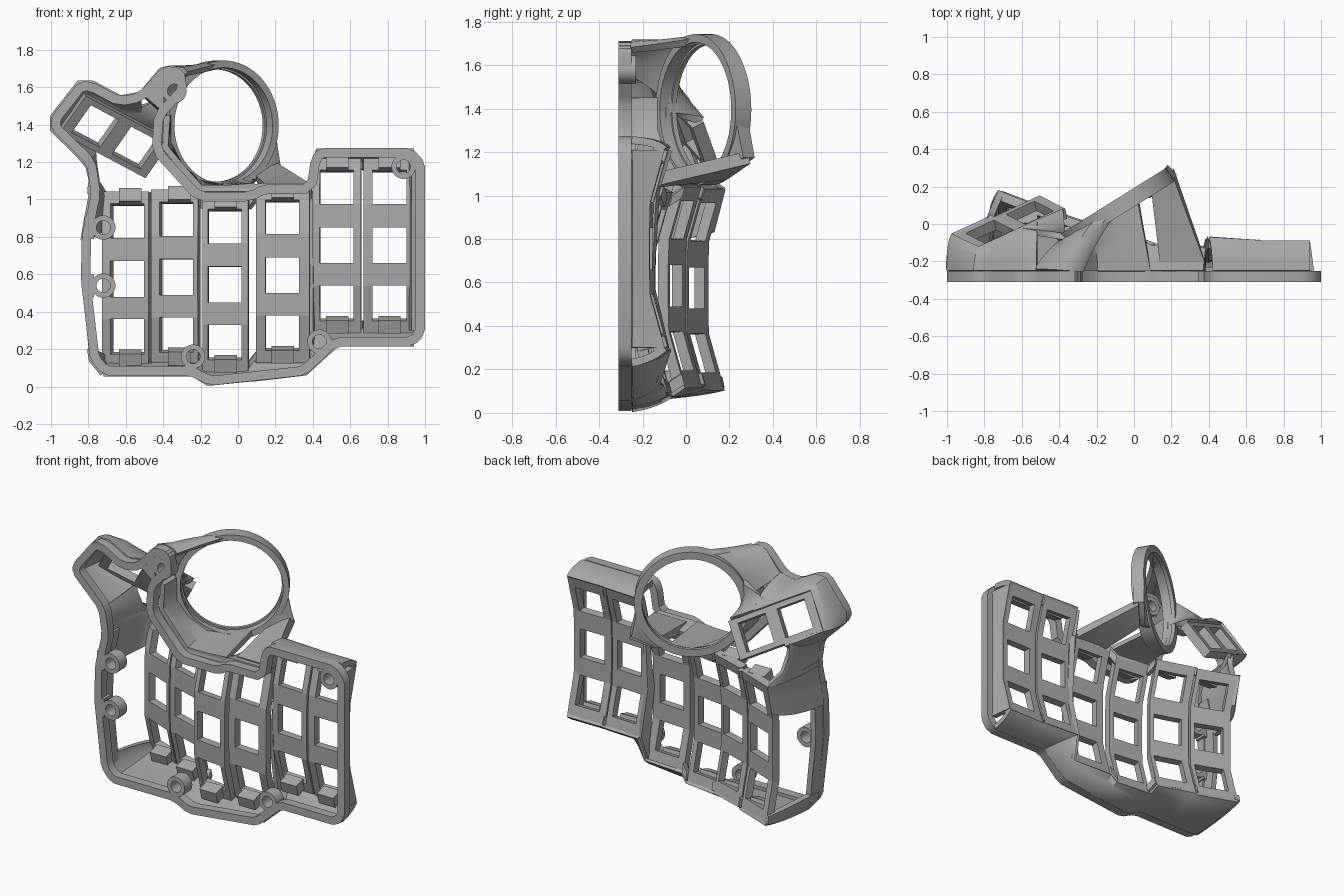
import bpy, bmesh, math
from mathutils import Vector, Matrix

if "Cube" in bpy.data.objects:
    bpy.data.objects.remove(bpy.data.objects["Cube"])

grey = bpy.data.materials.new("matte grey")
grey.use_nodes = True
grey.diffuse_color = (0.4, 0.4, 0.4, 1)
grey.node_tree.nodes["Principled BSDF"].inputs["Base Color"].default_value = (0.4, 0.4, 0.4, 1)
FRONT = -0.31
BACK = -0.25


def finish(name, bm, thick=0, offset=0, sharp=30):
    mesh = bpy.data.meshes.new(name)
    bm.to_mesh(mesh)
    bm.free()
    obj = bpy.data.objects.new(name, mesh)
    bpy.context.collection.objects.link(obj)
    mesh.materials.append(grey)
    bpy.ops.object.select_all(action='DESELECT')
    obj.select_set(True)
    bpy.context.view_layer.objects.active = obj
    if thick:
        mod = obj.modifiers.new("wall", 'SOLIDIFY')
        mod.thickness, mod.offset = thick, offset
        bpy.ops.object.modifier_apply(modifier=mod.name)
    bpy.ops.object.shade_smooth_by_angle(angle=math.radians(sharp))
    return obj


def plate(name, us, vs, holes, pos, thick=0.05):
    """Grid plate with open cells, thickened towards the inside."""
    bm = bmesh.new()
    grid = [[bm.verts.new(pos(u, v)) for v in vs] for u in us]
    for i in range(len(us) - 1):
        for j in range(len(vs) - 1):
            if (i, j) not in holes:
                bm.faces.new((grid[i][j], grid[i][j + 1], grid[i + 1][j + 1], grid[i + 1][j]))
    return finish(name, bm, thick, -1, 5)


def skin(name, a, b, bulge=0.5, steps=6, thick=0.035):
    """Curved wall lofted from path a to path b."""
    bm = bmesh.new()
    rows = []
    for p, q in zip(a, b):
        p, q = Vector(p), Vector(q)
        mid = (p + q) / 2
        ctrl = mid.lerp(Vector((p.x, q.y, p.z)), bulge)
        ts = [k / steps for k in range(steps + 1)]
        rows.append([bm.verts.new(p * (1 - t) ** 2 + ctrl * 2 * t * (1 - t) + q * t * t) for t in ts])
    for r, s in zip(rows, rows[1:]):
        for k in range(steps):
            bm.faces.new((r[k], r[k + 1], s[k + 1], s[k]))
    bmesh.ops.remove_doubles(bm, verts=bm.verts, dist=0.0005)
    bmesh.ops.recalc_face_normals(bm, faces=bm.faces)
    return finish(name, bm, thick, 0, 40)


def band(name, loops):
    """Closed ring of faces joining four matching loops."""
    bm = bmesh.new()
    loops = [[bm.verts.new(p) for p in loop] for loop in loops]
    for n in range(4):
        a, b = loops[n], loops[(n + 1) % 4]
        for k in range(len(a)):
            m = (k + 1) % len(a)
            bm.faces.new((a[k], a[m], b[m], b[k]))
    bmesh.ops.recalc_face_normals(bm, faces=bm.faces)
    return finish(name, bm)


def tube(name, center, axis, r_in, r_out, depth, segs=24):
    """Thick washer centred on a point."""
    turn = Vector(axis).to_track_quat('Z', 'Y').to_matrix()
    band(name, [[Vector(center) + turn @ Vector((
        r * math.cos(math.tau * k / segs), r * math.sin(math.tau * k / segs), h * depth / 2))
        for k in range(segs)] for r, h in ((r_in, -1), (r_out, -1), (r_out, 1), (r_in, 1))])


def block(name, center, size, tilt=0):
    bm = bmesh.new()
    bmesh.ops.create_cube(bm, size=1, matrix=Matrix.Translation(center)
                          @ Matrix.Rotation(tilt, 4, 'X') @ Matrix.Diagonal((*size, 1)))
    return finish(name, bm)


def at(points, y=BACK):
    return [(x, y, z) for x, z in points]


# Open base rim: outline with softened corners and an inset inner edge
outline = [(-.72, .06), (-.26, .06), (-.15, .005), (.36, .06), (.53, .215), (.94, .215), (1, .28),
           (1, 1.2), (.93, 1.275), (.43, 1.275), (.39, 1.22), (.37, 1.08), (.13, 1.08), (.06, 1.04),
           (-.2, 1.04), (-.41, 1.27), (-.4, 1.44), (-.27, 1.58), (-.29, 1.7), (-.4, 1.715),
           (-.53, 1.57), (-.63, 1.55), (-.78, 1.63), (-.85, 1.63), (-1, 1.44), (-1, 1.375),
           (-.81, 1.19), (-.785, 1.03), (-.835, .81), (-.84, .57), (-.79, .14)]
pts = [Vector(p) for p in outline]
soft = []
for i, p in enumerate(pts):
    for other in (pts[i - 1], pts[(i + 1) % len(pts)]):
        d = other - p
        soft.append(p + d.normalized() * min(0.025, d.length * 0.3))


def inset(path, w):
    out = []
    for i, p in enumerate(path):
        d1 = (p - path[i - 1]).normalized()
        d2 = (path[(i + 1) % len(path)] - p).normalized()
        n1, n2 = Vector((-d1.y, d1.x)), Vector((-d2.y, d2.x))
        out.append(p + (n1 + n2) * (w / max(0.6, 1 + n1.dot(n2))))
    return out


inner = inset(soft, 0.05)
band("base_rim", [at(soft, FRONT), at(soft), at(inner), at(inner, FRONT)])

# Solid corner of the rim beside the ring
bm = bmesh.new()
bm.faces.new([bm.verts.new(p) for p in at(
    [(-.52, 1.57), (-.4, 1.7), (-.3, 1.69), (-.3, 1.64), (-.36, 1.64), (-.4, 1.58), (-.39, 1.46)],
    (FRONT + BACK) / 2)])
finish("rim_gusset", bm, BACK - FRONT - .002)

# Six curved key columns: left x, right x, hole centre x, depth, slope, centre z
columns = [(-.71, -.46, -.575, .05, -.39, .575), (-.45, -.2, -.315, -.045, -.32, .585),
           (-.185, .06, -.065, -.155, -.12, .545), (.1, .385, .24, -.195, -.06, .595),
           (.4, .66, .53, -.16, -.06, .755), (.67, .94, .81, -.172, 0, .755)]
rows = [-.455, -.39, -.21, -.095, .095, .215, .39, .455]
END = rows[-1]


def col_pos(col):
    x0, x1, xc, depth, slope, zc = col
    return lambda x, dz: Vector((x, depth + slope * (x - xc) + 0.28 * max(0, abs(dz) - 0.2), zc + dz))


for i, col in enumerate(columns):
    pos, xc = col_pos(col), col[2]
    plate(f"key_column_{i + 1}", [col[0], xc - .09, xc + .09, col[1]], rows,
          [(1, 1), (1, 3), (1, 5)], pos)
    for label, side, dz in (("top", 1, .44), ("bottom", -1, -.425)):
        block(f"clip_{label}_{i + 1}", pos(xc, dz) + Vector((0, -.085, 0)),
              (.12, .08, .075), side * -.3)
# Bridges that tie neighbouring columns together at their ends
for i, (a, b) in enumerate(zip(columns, columns[1:])):
    pa, pb = col_pos(a), col_pos(b)
    for dz in (-.43, .43):
        skin(f"column_bridge_{i + 1}", [pa(a[1], dz - .025), pa(a[1], dz + .025)],
             [pb(b[0], dz - .025), pb(b[0], dz + .025)], 0, 1)
skin("column_step", [col_pos(columns[3])(.385, z) for z in (-.45, 0, .45)],
     [col_pos(columns[4])(.4, z) for z in (-.45, -.16, .29)], 0, 1)


def edge(side, span):
    return [col_pos(c)(x, side * END) for c in columns[span] for x in c[:2]]


# Walls from the rim to the key columns
skin("bottom_wall", at([(-.72, .07), (-.46, .07), (-.45, .07), (-.24, .07), (-.16, .02), (.08, .045),
                        (.1, .045), (.36, .075), (.53, .23), (.66, .23), (.67, .23), (.94, .23)]),
     edge(-1, slice(0, 6)), 0.4)
skin("top_right_wall", at([(.42, 1.255), (.66, 1.255), (.67, 1.255), (.94, 1.255)]),
     edge(1, slice(4, 6)), 0.6)
skin("top_middle_wall", at([(-.2, 1.06), (.06, 1.06), (.13, 1.07), (.37, 1.07)]),
     edge(1, slice(2, 4)), 0.3)
last = col_pos(columns[5])
skin("right_wall", [(.945, BACK, .755 + z) for z in rows], [last(.925, z) for z in rows], 0, 1)
first = col_pos(columns[0])
skin("left_upper_skirt", at([(-.825, .78), (-.805, .9), (-.78, 1.03), (-.79, 1.07)]),
     [first(-.71, z) for z in (.26, .36, .43, END)], 0.6)
skin("left_lower_skirt", at([(-.72, .07), (-.78, .14), (-.79, .2)]),
     [first(-.71, z) for z in (-END, -.44, -.41)], 0.4)
side_path = [(-.775, .14), (-.818, .57), (-.813, .81), (-.765, 1.03)]
skin("left_band", at(side_path), at(side_path, -.17), 0, 1)

# Tilted thumb plate with two key openings
U = Vector((.81, .38, -.43)).normalized()
V = Vector((.55, -.28, .78))
V = (V - U * V.dot(U)).normalized()
C = Vector((-.665, .01, 1.36))


def thumb(u, v):
    return C + U * u + V * v


plate("thumb_plate", [-.28, -.225, -.04, .04, .225, .28], [-.125, -.093, .093, .125],
      [(1, 1), (3, 1)], thumb, 0.06)

# Rounded housing around the thumb plate
skin("thumb_housing", at([(-.52, 1.56), (-.63, 1.54), (-.78, 1.62), (-.85, 1.62), (-.99, 1.44),
                          (-.99, 1.375), (-.85, 1.24), (-.8, 1.19)]),
     [thumb(u, v) for u, v in ((.1, .125), (-.02, .125), (-.15, .125), (-.28, .125), (-.28, 0),
                               (-.28, -.125), (-.13, -.125), (-.02, -.125))], 0.6)
skin("thumb_neck", at([(-.85, 1.24), (-.8, 1.18), (-.78, 1.1), (-.79, 1.03)]),
     [thumb(-.05, -.125), (-.77, .03, 1.2), (-.755, .07, 1.1), first(-.71, END)], 0.7)

# Large turned ring with an inner lip
ANG = math.radians(32)
R = Vector((math.cos(ANG), math.sin(ANG), 0))
N = Vector((-R.y, R.x, 0))
O = Vector((-.1, .08, 1.395))


def on_ring(deg, r=0.33):
    a = math.radians(deg)
    return O + R * (r * math.cos(a)) + Vector((0, 0, r * math.sin(a)))


tube("ring", O, N, 0.31, 0.348, 0.085, 64)
tube("ring_lip", O + N * 0.03, N, 0.3, 0.315, 0.025, 64)

# Shell and struts that carry the ring
skin("ring_shell", at([(-.28, 1.67), (-.3, 1.69), (-.36, 1.7), (-.41, 1.69), (-.47, 1.62), (-.52, 1.56)]),
     [on_ring(d) for d in (82, 95, 112, 132, 152, 172)], 0.2)
skin("ring_to_thumb", [on_ring(150), on_ring(165), on_ring(182)],
     [thumb(-.02, .125), thumb(.1, .125), thumb(.26, .125)], 0)
skin("ring_inner_wall", at([(-.38, 1.45), (-.39, 1.28), (-.3, 1.17), (-.2, 1.06), (-.05, 1.06), (.09, 1.07)]),
     [on_ring(d) for d in (170, 195, 220, 245, 272, 295)], 0)
corner, under = Vector((.205, .29, 1.175)), Vector((.1, .18, 1.1))
skin("ring_right_strut", at([(.14, 1.06), (.38, 1.06)], -.2), [under, corner], 0, 2, 0.06)
skin("ring_corner_web", [under, under.lerp(corner, .5), corner],
     [on_ring(d) for d in (297, 322, 355)], 0, 2, 0.07)

# Screw bosses along the rim
for i, (x, z) in enumerate([(-.34, 1.58), (-.72, .85), (-.72, .54), (-.24, .16), (.435, .24), (.885, 1.175)]):
    tube(f"screw_boss_{i + 1}", (x, FRONT + .04, z), (0, 1, 0), 0.037, 0.065, 0.08)
    if x < -.7:
        block(f"boss_web_{i + 1}", Vector((x - .075, FRONT + .04, z)), (.05, .08, .12))
